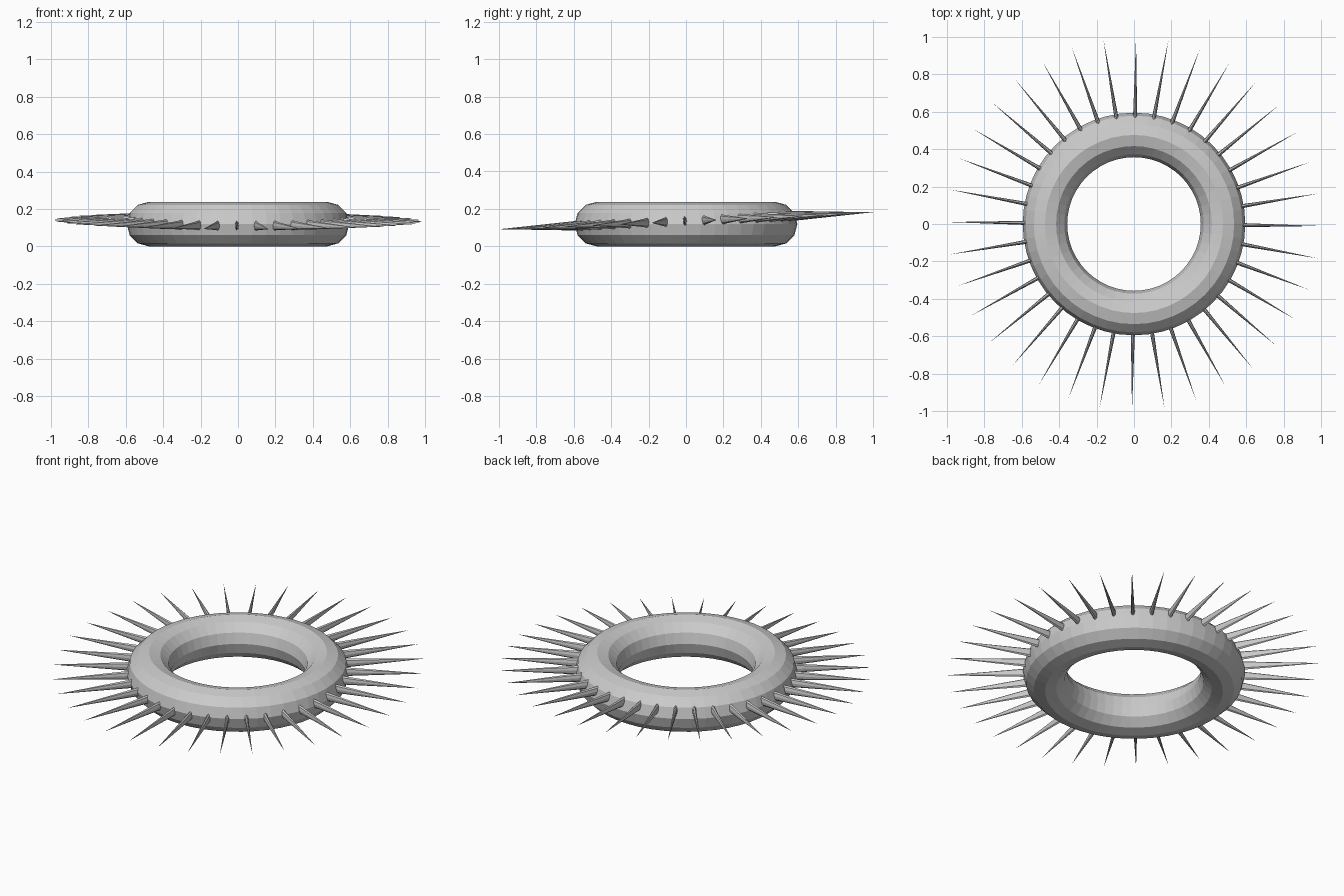
import bpy, bmesh, math
from mathutils import Matrix

if "Cube" in bpy.data.objects:
    bpy.data.objects.remove(bpy.data.objects["Cube"])

RING_R, TUBE_R = 0.476, 0.119
SPIKES, ROOT, TIP = 36, 0.5, 1.0

# Ring: low-poly torus resting on the ground
bpy.ops.mesh.primitive_torus_add(major_segments=48, minor_segments=12,
                                 major_radius=RING_R, minor_radius=TUBE_R,
                                 location=(0, 0, TUBE_R))
bpy.context.object.name = "ring"

# Spikes: narrow, tall cones radiating outward from inside the ring
bm = bmesh.new()
lay_down = Matrix.Rotation(math.pi / 2, 4, 'Y')      # cone axis z -> x
flatten = Matrix.Diagonal((1, 0.42, 1, 1))           # thin sideways
out = Matrix.Translation(((ROOT + TIP) / 2, 0, 0))
for i in range(SPIKES):
    turn = Matrix.Rotation(math.radians(i * 360 / SPIKES - 0.6), 4, 'Z')
    bmesh.ops.create_cone(bm, cap_ends=True, segments=8, radius1=0.031,
                          radius2=0.0, depth=TIP - ROOT,
                          matrix=turn @ out @ flatten @ lay_down)
bmesh.ops.remove_doubles(bm, verts=bm.verts, dist=1e-5)
mesh = bpy.data.meshes.new("spikes")
bm.to_mesh(mesh)
bm.free()
spikes = bpy.data.objects.new("spikes", mesh)
bpy.context.collection.objects.link(spikes)

# The spike crown is tipped slightly, higher at the back
spikes.location.z = 0.137
spikes.rotation_euler = (math.radians(2.6), math.radians(0.2), 0)
